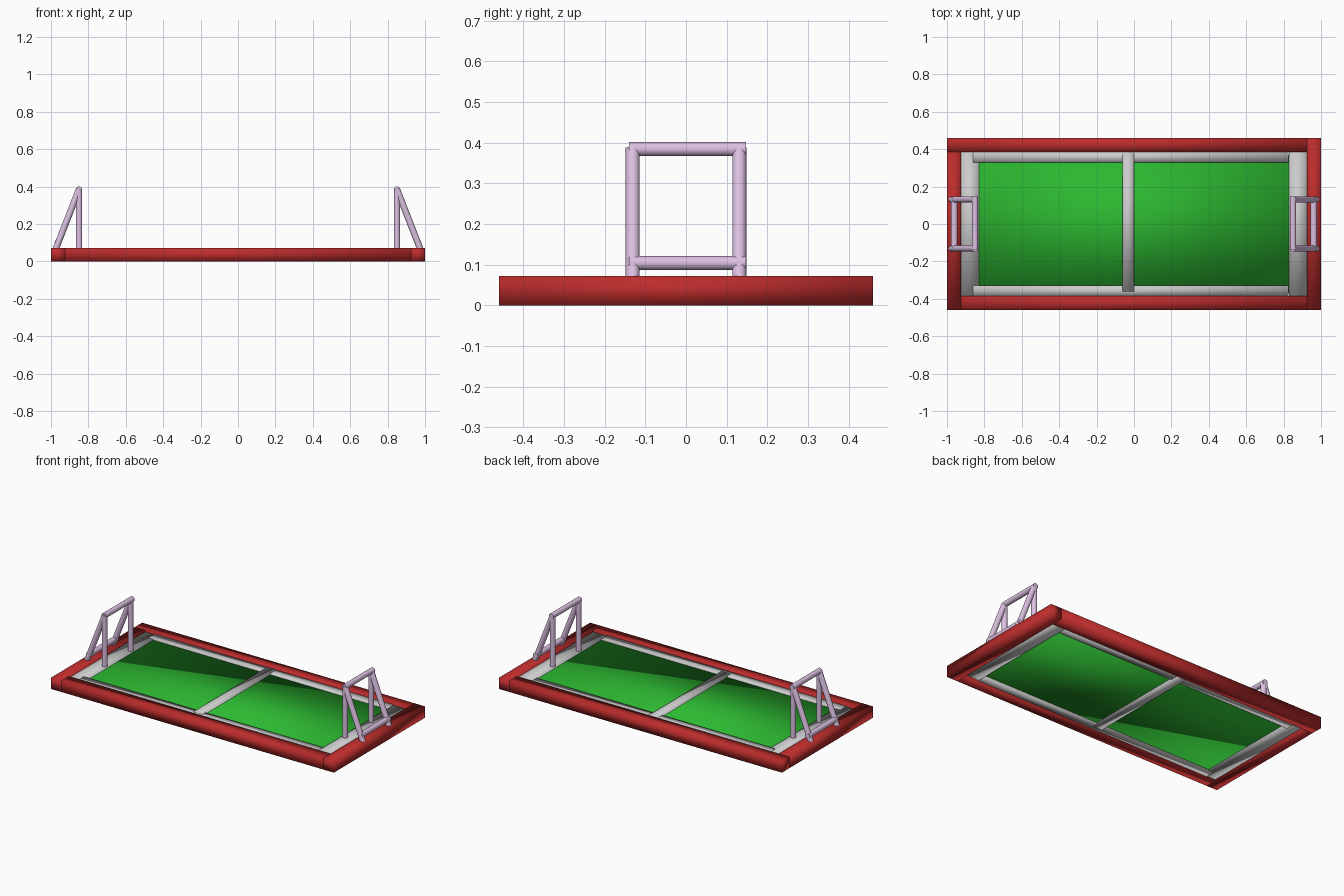
import bpy
from mathutils import Vector

if "Cube" in bpy.data.objects:
    bpy.data.objects.remove(bpy.data.objects["Cube"])


def material(name, rgb):
    m = bpy.data.materials.new(name)
    m.diffuse_color = (*rgb, 1)
    m.use_nodes = True
    m.node_tree.nodes["Principled BSDF"].inputs["Base Color"].default_value = m.diffuse_color
    return m


RED = material("red", (0.5, 0.025, 0.025))
GREEN = material("green", (0.025, 0.48, 0.03))
LILAC = material("lilac", (0.72, 0.53, 0.76))


def box(name, x, y, z, mat=None):
    """Smooth-shaded bar given by its (min, max) range on each axis."""
    rng = (x, y, z)
    bpy.ops.mesh.primitive_cube_add(size=1, location=[(a + b) / 2 for a, b in rng])
    ob = bpy.context.object
    ob.name = name
    ob.scale = [b - a for a, b in rng]
    bpy.ops.object.transform_apply(location=False, rotation=False)
    if mat:
        ob.data.materials.append(mat)
    bpy.ops.object.shade_smooth()
    return ob


def tube(name, a, b, r=0.0172):
    """Round bar between two points."""
    a, b = Vector(a), Vector(b)
    d = b - a
    bpy.ops.mesh.primitive_cylinder_add(vertices=24, radius=r, depth=d.length,
                                        location=(a + b) / 2,
                                        rotation=d.to_track_quat('Z', 'Y').to_euler())
    ob = bpy.context.object
    ob.name = name
    ob.data.materials.append(LILAC)
    bpy.ops.object.shade_smooth_by_angle()
    return ob


# Outer frame: four butted bars
X, Y, W, H = 1.0, 0.46, 0.075, 0.072
box("front_rail", (-X + W, X - W), (-Y, -Y + W), (0, H), RED)
box("back_rail", (-X, X - W), (Y - W, Y), (0, H), RED)
box("left_rail", (-X, -X + W), (-Y, Y - W), (0, H), RED)
box("right_rail", (X - W, X), (-Y, Y), (0, H), RED)

# Playing surface
box("pitch", (-0.88, 0.88), (-0.37, 0.37), (0.013, 0.057), GREEN)

# Grey border strips and halfway line
for side, s in (("left", -1), ("right", 1)):
    box(side + "_border", sorted((s * 0.828, s * 0.925)), (-0.385, 0.385), (0.008, 0.062))
for side, s in (("front", -1), ("back", 1)):
    box(side + "_border", (-0.86, 0.826), sorted((s * 0.328, s * 0.386)), (0.004, 0.066))
box("halfway_line", (-0.062, 0.0), (-0.36, 0.386), (0.002, 0.068))

# Goals at both ends
G = 0.131
for side, s in (("left", -1), ("right", 1)):
    for i, y in enumerate((-G, G), 1):
        tube(f"{side}_goal_post_{i}", (s * 0.85, y, 0.04), (s * 0.85, y, 0.388))
        tube(f"{side}_goal_brace_{i}", (s * 0.85, y, 0.385), (s * 0.977, y, 0.06))
    tube(side + "_goal_crossbar", (s * 0.85, -0.14, 0.384), (s * 0.85, 0.147, 0.384))
    tube(side + "_goal_back_bar", (s * 0.961, -0.14, 0.104), (s * 0.961, 0.147, 0.104))
